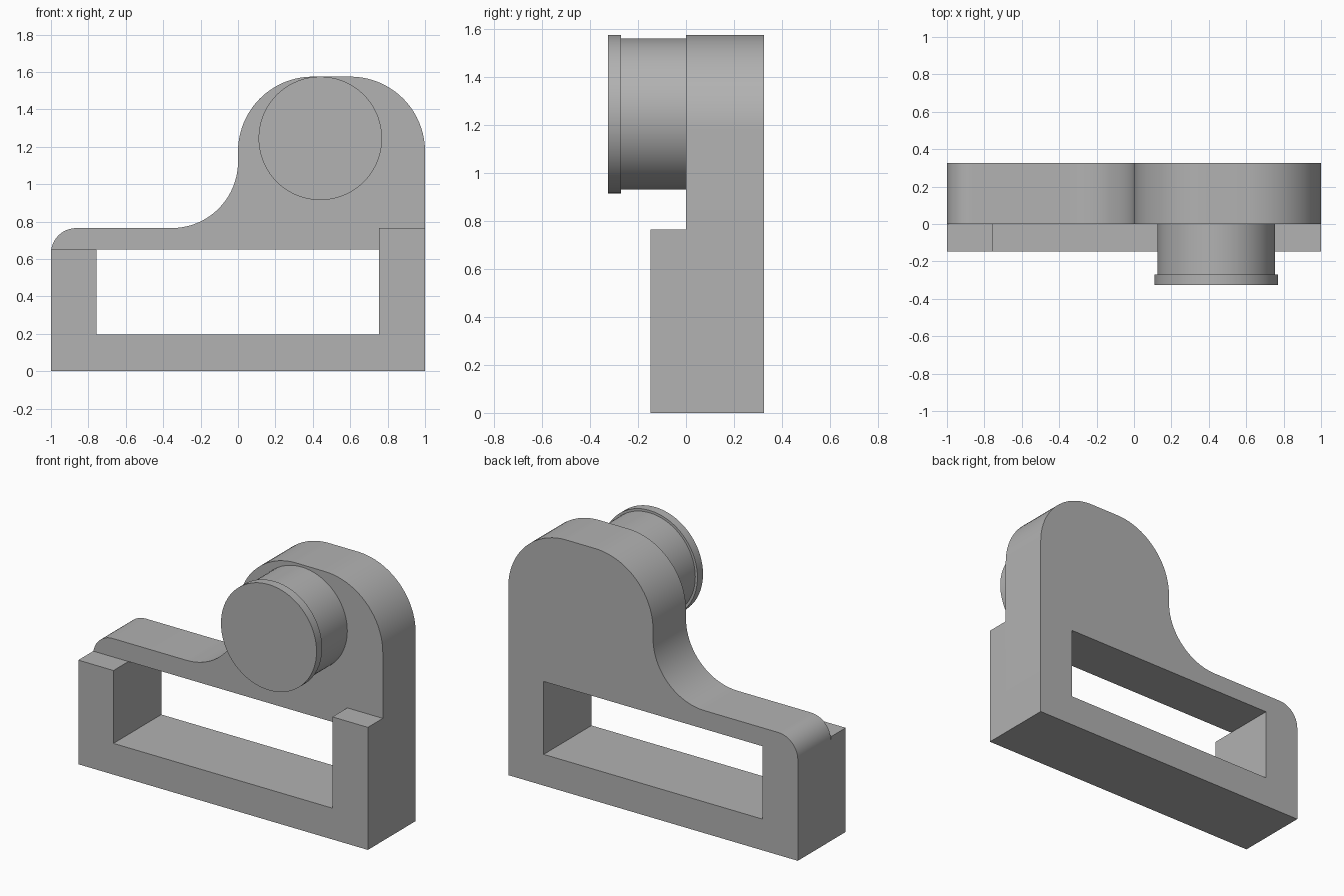
import bpy, bmesh
from math import cos, sin, radians, pi

cube = bpy.data.objects.get("Cube")
if cube:
    bpy.data.objects.remove(cube, do_unlink=True)

GREY = (0.445, 0.445, 0.445, 1)
grey = bpy.data.materials.new("plain grey")
grey.use_nodes = True
grey.diffuse_color = GREY
grey.node_tree.nodes["Principled BSDF"].inputs["Base Color"].default_value = GREY


def arc(cx, cz, r, start, end, steps=20):
    """Points of an arc in the x-z plane, angles in degrees."""
    angles = [radians(start + (end - start) * i / steps) for i in range(steps + 1)]
    return [(cx + r * cos(a), cz + r * sin(a)) for a in angles]


def add_object(name, bm):
    bmesh.ops.recalc_face_normals(bm, faces=bm.faces)
    mesh = bpy.data.meshes.new(name)
    bm.to_mesh(mesh)
    bm.free()
    mesh.materials.append(grey)
    obj = bpy.data.objects.new(name, mesh)
    bpy.context.collection.objects.link(obj)
    return obj


def slab(name, loops, y0, y1):
    """Fill closed x-z loops (outline, then holes) and extrude along y."""
    bm = bmesh.new()
    edges = []
    for loop in loops:
        vs = [bm.verts.new((x, y0, z)) for x, z in loop]
        edges += [bm.edges.new((a, b)) for a, b in zip(vs, vs[1:] + vs[:1])]
    bmesh.ops.triangle_fill(bm, use_beauty=True, edges=edges)
    out = bmesh.ops.extrude_face_region(bm, geom=bm.faces[:], use_keep_orig=True)
    moved = [v for v in out["geom"] if isinstance(v, bmesh.types.BMVert)]
    bmesh.ops.translate(bm, verts=moved, vec=(0, y1 - y0, 0))
    bmesh.ops.dissolve_limit(bm, angle_limit=0.001, verts=bm.verts, edges=bm.edges)
    return add_object(name, bm)


def smooth(obj):
    bpy.ops.object.select_all(action="DESELECT")
    obj.select_set(True)
    bpy.context.view_layer.objects.active = obj
    bpy.ops.object.shade_smooth_by_angle(angle=radians(30))


# Window shared by the back plate and the front frame
left, right, sill, head = -0.757, 0.755, 0.195, 0.65
step = 0.765
window = [(left, sill), (right, sill), (right, head), (left, head)]

# Back plate with a rounded tower and a concave sweep
outline = [(-1, 0), (1, 0)]
outline += arc(0.6, 1.175, 0.4, 0, 90)
outline += arc(0.4, 1.175, 0.4, 90, 180)
outline += arc(-0.355, 1.12, 0.355, 0, -90)
outline += arc(-0.865, step - 0.135, 0.135, 90, 180, 12)
plate = slab("back_plate", [outline, window], 0, 0.325)
smooth(plate)

# Front frame: sill, short left post, taller right post
frame = [(-1, 0), (1, 0), (1, step), (right, step),
         (right, sill), (left, sill), (left, head), (-1, head)]
slab("front_frame", [frame], -0.147, 0)

# Round knob with a wider rim, turned around a y axis
profile = [(0.315, 0), (0.315, -0.27), (0.33, -0.27), (0.33, -0.325)]
bm = bmesh.new()
count = 72
rings = []
for r, y in profile:
    rings.append([bm.verts.new((0.44 + r * cos(2 * pi * i / count), y,
                                1.245 + r * sin(2 * pi * i / count)))
                  for i in range(count)])
for a, b in zip(rings, rings[1:]):
    for i in range(count):
        j = (i + 1) % count
        bm.faces.new((a[i], a[j], b[j], b[i]))
bm.faces.new(rings[0])
bm.faces.new(rings[-1])
smooth(add_object("round_knob", bm))
